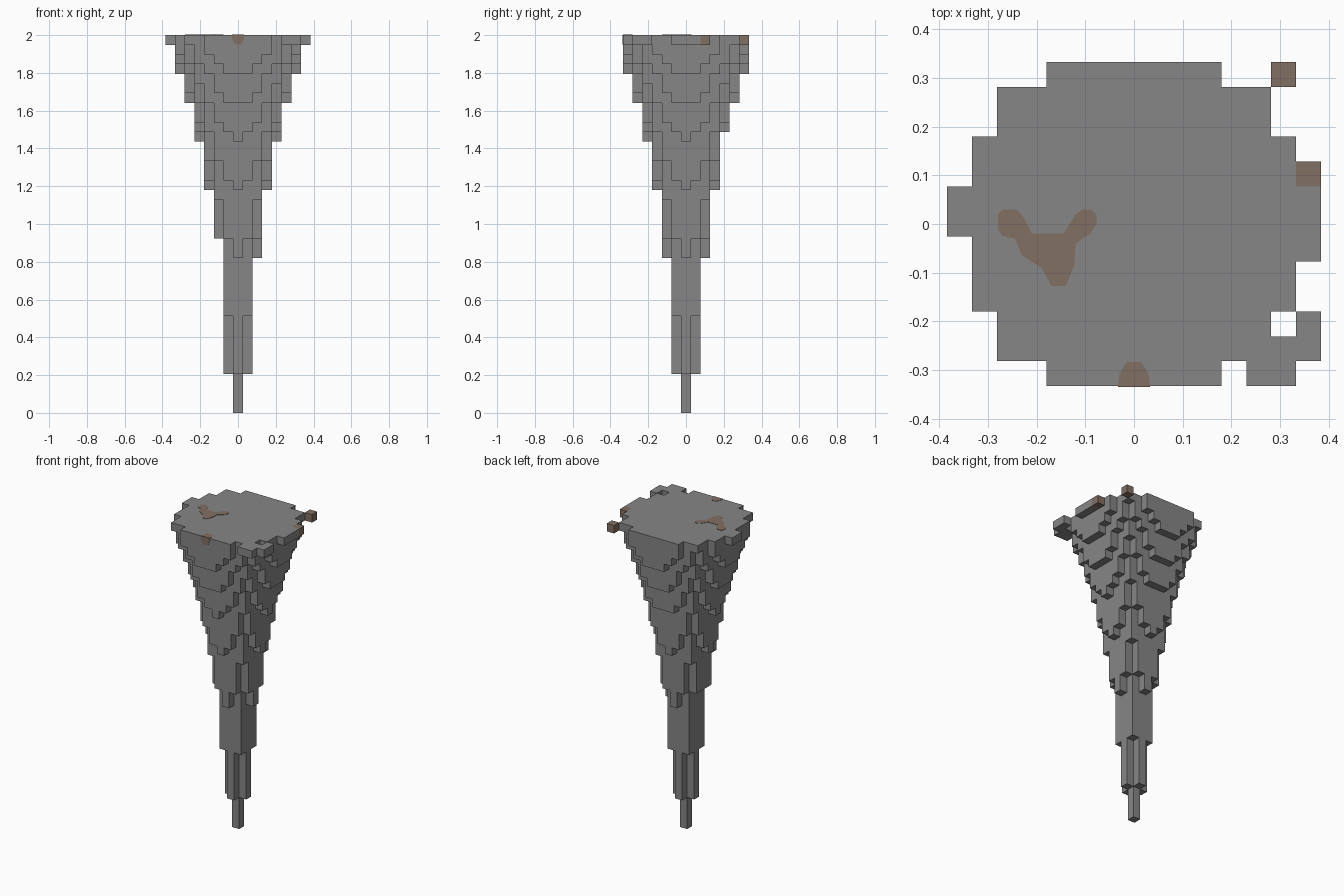
import bpy, bmesh, math
from mathutils import Vector

cube = bpy.data.objects.get("Cube")
if cube:
    bpy.data.objects.remove(cube)

LAYERS = 39
V = 2 / LAYERS  # voxel size


def material(name, rgb):
    m = bpy.data.materials.new(name)
    m.use_nodes = True
    m.diffuse_color = (*rgb, 1)
    m.node_tree.nodes["Principled BSDF"].inputs["Base Color"].default_value = (*rgb, 1)
    return m


stone = material("grey stone", (0.24, 0.24, 0.24))
earth = material("brown earth", (0.225, 0.16, 0.127))


def add_object(name, bm, *mats):
    mesh = bpy.data.meshes.new(name)
    bm.to_mesh(mesh)
    bm.free()
    for m in mats:
        mesh.materials.append(m)
    obj = bpy.data.objects.new(name, mesh)
    bpy.context.collection.objects.link(obj)
    return obj


def column_start(i, j):
    """Lowest layer of a column: the spike widens logarithmically with height."""
    r = math.hypot(i, j)
    return 0 if r < 0.5 else round(4 + 17.31 * math.log(r))


# Lowest layer of every column, with a few irregular ones
columns = {(i, j): column_start(i, j)
           for i in range(-7, 8) for j in range(-6, 7) if i * i + j * j <= 50}
columns.update({(-2, 0): 18, (0, 4): 29})
del columns[-7, -1]
rim = [(5, -6), (6, -6), (6, -5), (7, -5), (7, -4)]
brown = [(7, 2), (6, 6)]
columns.update({c: LAYERS - 1 for c in rim + brown})

# Spike: outer faces of all filled voxels
solid = {(i, j, k) for (i, j), low in columns.items() for k in range(low, LAYERS)}
bm = bmesh.new()
verts = {}


def corner(p):
    key = tuple(round(2 * c) for c in p)
    if key not in verts:
        verts[key] = bm.verts.new((p[0] * V, p[1] * V, (p[2] + 0.5) * V))
    return verts[key]


for cell in sorted(solid):
    for axis in range(3):
        for sign in (-1, 1):
            n = Vector((0, 0, 0))
            n[axis] = sign
            if tuple(int(c + d) for c, d in zip(cell, n)) in solid:
                continue
            u = Vector((0, 0, 0))
            u[(axis + 1) % 3] = 0.5
            w = n.cross(u)
            mid = Vector(cell) + n / 2
            face = bm.faces.new([corner(mid + a * u + b * w)
                                 for a, b in ((-1, -1), (1, -1), (1, 1), (-1, 1))])
            face.material_index = int(cell[:2] in brown)
add_object("stone_spike", bm, stone, earth)


def plate(name, points, normal):
    """Thin raised plate extruded from a flat outline."""
    bm = bmesh.new()
    face = bm.faces.new([bm.verts.new(p) for p in points])
    face.normal_update()
    if face.normal.dot(normal) < 0:
        face.normal_flip()
    top = bmesh.ops.extrude_face_region(bm, geom=[face])["geom"]
    bmesh.ops.translate(bm, vec=Vector(normal) * 0.002,
                        verts=[g for g in top if isinstance(g, bmesh.types.BMVert)])
    bmesh.ops.recalc_face_normals(bm, faces=bm.faces)
    add_object(name, bm, earth)


# Branching patch on the top
branch = [(-.28, .02), (-.27, .03), (-.24, .03), (-.225, .01), (-.21, -.02), (-.145, -.02),
          (-.12, .02), (-.105, .03), (-.09, .03), (-.077, .02), (-.077, 0), (-.09, -.02),
          (-.12, -.04), (-.123, -.085), (-.14, -.127), (-.17, -.127), (-.19, -.09),
          (-.23, -.065), (-.245, -.03), (-.27, -.025), (-.28, -.01)]
plate("top_patch", [(x, y, 2) for x, y in branch], (0, 0, 1))

# Rounded patch folding over the front edge
lobe = [(-.033, 0), (.033, 0), (.03, .025), (.015, .05), (-.015, .05), (-.03, .025)]
front = -6.5 * V
plate("edge_patch_top", [(x, front + d, 2) for x, d in lobe], (0, 0, 1))
plate("edge_patch_front", [(x, front, 2 - d) for x, d in lobe], (0, -1, 0))
